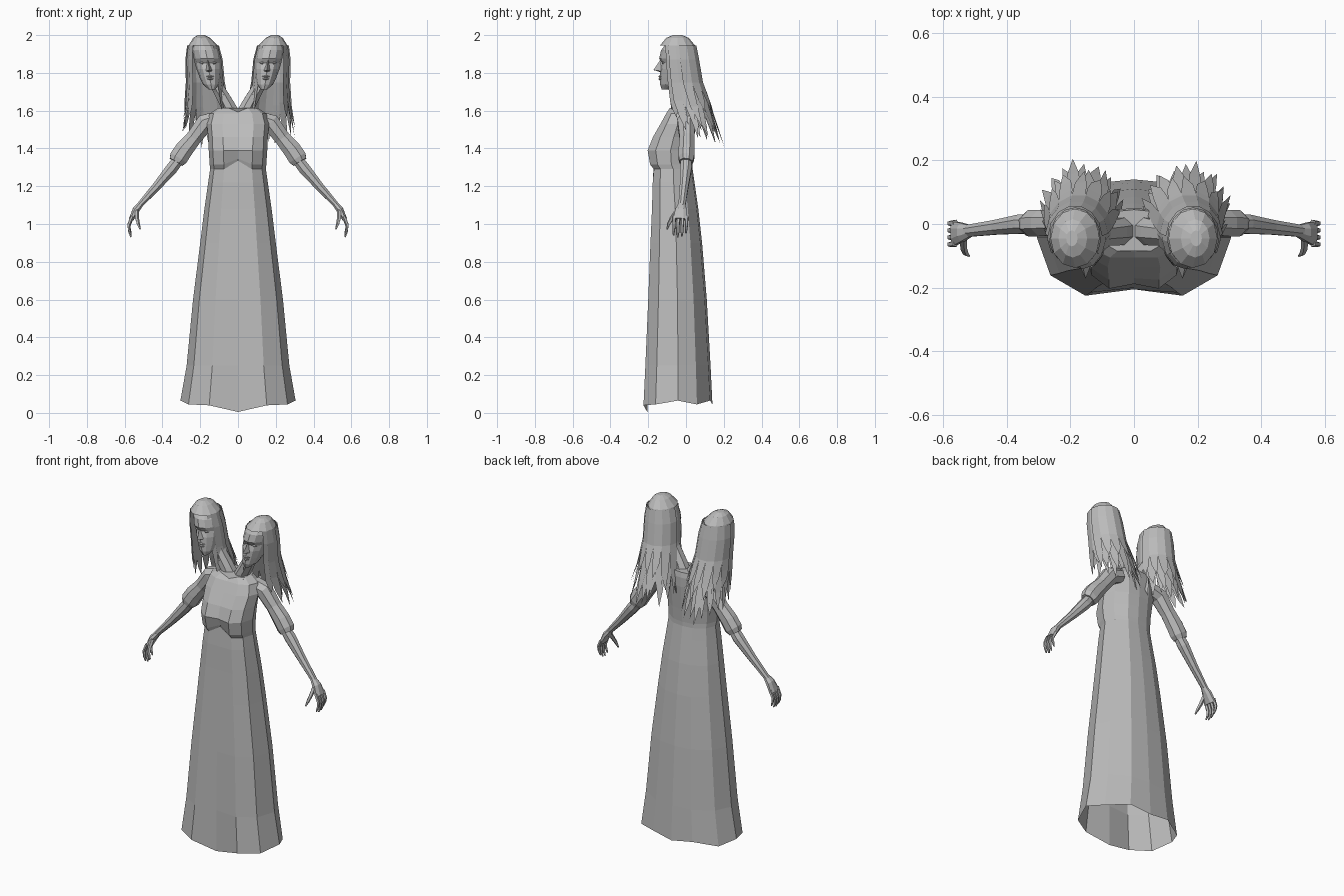
import bpy, bmesh, math, random
from mathutils import Vector

random.seed(4)
if "Cube" in bpy.data.objects:
    bpy.data.objects.remove(bpy.data.objects["Cube"])

stone = bpy.data.materials.new("plain grey")
stone.use_nodes = True
GREY = (0.5, 0.5, 0.5, 1)
stone.diffuse_color = GREY
stone.node_tree.nodes["Principled BSDF"].inputs["Base Color"].default_value = GREY


def finish(name, verts, faces):
    mesh = bpy.data.meshes.new(name)
    mesh.from_pydata([tuple(v) for v in verts], [], faces)
    bm = bmesh.new()
    bm.from_mesh(mesh)
    bmesh.ops.recalc_face_normals(bm, faces=bm.faces)
    bm.to_mesh(mesh)
    bm.free()
    mesh.materials.append(stone)
    obj = bpy.data.objects.new(name, mesh)
    bpy.context.collection.objects.link(obj)
    return obj


def loft(name, rings, start=True, end=True):
    """Skin equal-length closed rings, with optional end caps."""
    n = len(rings[0])
    verts = [p for r in rings for p in r]
    faces = [(k * n + i, k * n + (i + 1) % n, (k + 1) * n + (i + 1) % n, (k + 1) * n + i)
             for k in range(len(rings) - 1) for i in range(n)]
    if start:
        faces.append(tuple(range(n)))
    if end:
        faces.append(tuple(range(len(verts) - n, len(verts))))
    return finish(name, verts, faces)


def tube(name, path, side, sides=8):
    """Limb along a path of (x, y, z, thickness, breadth in y)."""
    pts = [Vector(p[:3]) for p in path]
    rings = []
    for i, p in enumerate(path):
        along = (pts[min(i + 1, len(pts) - 1)] - pts[max(i - 1, 0)]).normalized()
        across = Vector((0, 1, 0))
        across = (across - along * across.dot(along)).normalized()
        up = along.cross(across)
        ring = []
        for k in range(sides):
            a = math.tau * (k + 0.5) / sides
            v = pts[i] + up * math.cos(a) * p[3] + across * math.sin(a) * p[4]
            ring.append((v.x * side, v.y, v.z))
        rings.append(ring)
    return loft(name, rings)


# Dress: half section is mirrored, rings are (z, half width, front, back, centre lift, centre inset)
HALF = [(0, -1), (.5, -1), (.86, -.65), (1, 0), (.84, .55), (.43, .93), (0, 1)]
DRESS = [
    (.03, .305, -.225, .14, -.015, .02), (.25, .272, -.215, .13, 0, .01),
    (.6, .238, -.2, .11, 0, 0), (.9, .2, -.188, .085, 0, 0),
    (1.08, .178, -.18, .065, 0, 0), (1.22, .158, -.176, .045, 0, 0),
    (1.29, .148, -.17, .035, .045, 0), (1.315, .15, -.19, .035, .03, .025),
    (1.39, .155, -.203, .04, 0, .015), (1.46, .158, -.175, .045, 0, .005),
    (1.53, .165, -.135, .05, 0, 0), (1.585, .15, -.105, .05, 0, 0),
    (1.615, .105, -.085, .045, -.022, 0)]
rings = []
for row, (z, w, front, back, lift, inset) in enumerate(DRESS):
    mid, depth = (front + back) / 2, (back - front) / 2
    ring = []
    for i, (x, y) in enumerate(HALF):
        wave = .02 * (i % 2) + (.015 if i >= 2 else -.01) if row == 0 else 0
        ring.append((x * w, mid + y * depth + (inset if i == 0 else 0),
                     z + wave + (lift if i == 0 else 0)))
    ring += [(-x, y, z) for x, y, z in ring[-2:0:-1]]
    rings.append(ring)
loft("dress", rings, start=False)

# Head rings: (z, centre x, half width, front, back)
HEAD = [(1.712, .138, .016, -.128, -.09), (1.738, .143, .042, -.137, -.03),
        (1.775, .148, .055, -.138, .01), (1.82, .154, .066, -.137, .03),
        (1.853, .159, .07, -.128, .035), (1.876, .163, .071, -.142, .04),
        (1.92, .172, .07, -.132, .035), (1.97, .183, .045, -.095, .015)]
# Hair envelope: (z, centre x, centre y, radius x, radius y)
HAIR = [(2.0, .195, -.045, .018, .025), (1.985, .192, -.045, .045, .06),
        (1.945, .185, -.045, .077, .093), (1.87, .18, -.038, .09, .1),
        (1.75, .173, -.024, .094, .106), (1.62, .165, .005, .11, .125),
        (1.52, .165, .04, .13, .125), (1.38, .168, .075, .15, .135)]


def hair_point(z, angle, grow, side):
    """Point on the hair envelope; angle zero is the back of the head."""
    for top, low in zip(HAIR, HAIR[1:]):
        if z >= low[0]:
            break
    t = (top[0] - z) / (top[0] - low[0])
    cx, cy, rx, ry = [a + (b - a) * t for a, b in zip(top[1:], low[1:])]
    return (side * (cx + rx * grow * math.sin(angle)), cy + ry * grow * math.cos(angle), z)


def hair_layer(name, side, grow, locks, spread, shortest, longest, root):
    """Curtain of joined strips that splits into pointed locks."""
    verts, faces = [], []
    step = 2 * spread / locks
    for k in range(locks):
        a, b = -spread + k * step, -spread + (k + 1) * step
        mid = (a + b) / 2
        base = len(verts)
        levels = [1.945, 1.87, 1.75, root + random.uniform(-.03, .03)]
        for z in levels:
            verts += [hair_point(z, a, grow, side), hair_point(z, b, grow, side)]
        tip = random.uniform(shortest, longest) + .1 * max(0, abs(mid) - 1.2)
        # narrow each lock halfway, then end it in a point
        half = (levels[-1] + tip) / 2
        verts += [hair_point(half, mid - step * .36, grow, side),
                  hair_point(half, mid + step * .36, grow, side),
                  hair_point(tip, mid + random.uniform(-.08, .08), grow, side)]
        for j in range(4):
            i = base + 2 * j
            faces.append((i, i + 1, i + 3, i + 2))
        faces.append((base + 8, base + 9, base + 10))
    return finish(name, verts, faces)


for side, label in ((1, "left"), (-1, "right")):
    # Neck, branching from the shared chest
    tube(label + "_neck", [(.025, -.02, 1.56, .05, .05), (.055, -.025, 1.63, .04, .045),
                           (.1, -.03, 1.71, .035, .042), (.15, -.035, 1.8, .04, .05)], side)

    # Head with a flattened face front
    rings = []
    for z, cx, w, front, back in HEAD:
        mid, depth = (front + back) / 2, (back - front) / 2
        rings.append([(side * (cx + w * math.sin(math.tau * k / 12)),
                       mid - depth * math.cos(math.tau * k / 12), z) for k in range(12)])
    loft(label + "_head", rings)

    # Nose wedge
    finish(label + "_nose",
           [(side * x, y, z) for x, y, z in
            [(.161, -.134, 1.872), (.152, -.172, 1.815), (.136, -.132, 1.81),
             (.17, -.132, 1.81), (.153, -.13, 1.802)]],
           [(0, 1, 2), (0, 3, 1), (1, 4, 2), (1, 3, 4), (0, 2, 4, 3)])

    # Lips and eyes as shallow diamonds
    def diamond(name, cx, cy, z, w, d, h):
        finish(name, [(side * (cx - w), cy + d, z), (side * cx, cy, z + h),
                      (side * (cx + w), cy + d, z), (side * cx, cy, z - h),
                      (side * cx, cy - d, z), (side * cx, cy + 2 * d, z)],
               [(i, (i + 1) % 4, p) for i in range(4) for p in (4, 5)])
    diamond(label + "_upper_lip", .148, -.139, 1.781, .024, .008, .007)
    diamond(label + "_lower_lip", .147, -.139, 1.768, .02, .008, .007)
    for eye, dx in (("inner", -.03), ("outer", .03)):
        diamond(f"{label}_{eye}_eye", .159 + dx, -.122, 1.853, .017, .006, .008)

    # Hair crown, with side curtains and a raised outer layer
    crown = [[hair_point(row[0], math.tau * k / 12, 1, side) for k in range(12)]
             for row in HAIR[:3]]
    loft(label + "_hair_crown", crown, end=False)
    hair_layer(label + "_hair_under", side, .97, 13, 2.35, 1.42, 1.5, 1.62)
    hair_layer(label + "_hair_over", side, 1.03, 10, 2.1, 1.39, 1.54, 1.68)
    hair_layer(label + "_hair_outer", side, 1.1, 7, 1.5, 1.45, 1.6, 1.72)

    # Sleeve, forearm and palm
    tube(label + "_sleeve", [(.11, 0, 1.555, .045, .05), (.175, .002, 1.535, .052, .05),
                             (.235, .005, 1.455, .045, .042), (.285, .003, 1.395, .052, .045),
                             (.315, .002, 1.35, .053, .045), (.328, 0, 1.328, .042, .038)], side)
    tube(label + "_forearm", [(.3, 0, 1.36, .03, .03), (.35, 0, 1.295, .034, .033),
                              (.43, -.01, 1.2, .025, .025), (.525, -.022, 1.095, .016, .02)], side)
    tube(label + "_palm", [(.515, -.022, 1.105, .016, .02), (.54, -.026, 1.075, .02, .032),
                           (.565, -.03, 1.025, .014, .042)], side)

    # Fingers and thumb
    for k, finger in enumerate(("index", "middle", "ring", "little")):
        y = -.062 + .022 * k
        drop = (.01, 0, .004, .02)[k]
        tube(f"{label}_{finger}_finger",
             [(.56, y, 1.04, .01, .01), (.578, y - .002, .99 + drop / 2, .009, .009),
              (.575, y - .003, .955 + drop, .007, .008),
              (.566, y - .004, .93 + drop, .004, .004)], side, 5)
    tube(label + "_thumb", [(.537, -.045, 1.07, .012, .014), (.535, -.075, 1.03, .011, .012),
                            (.528, -.092, 1.0, .009, .009), (.518, -.1, .972, .004, .004)], side, 5)
